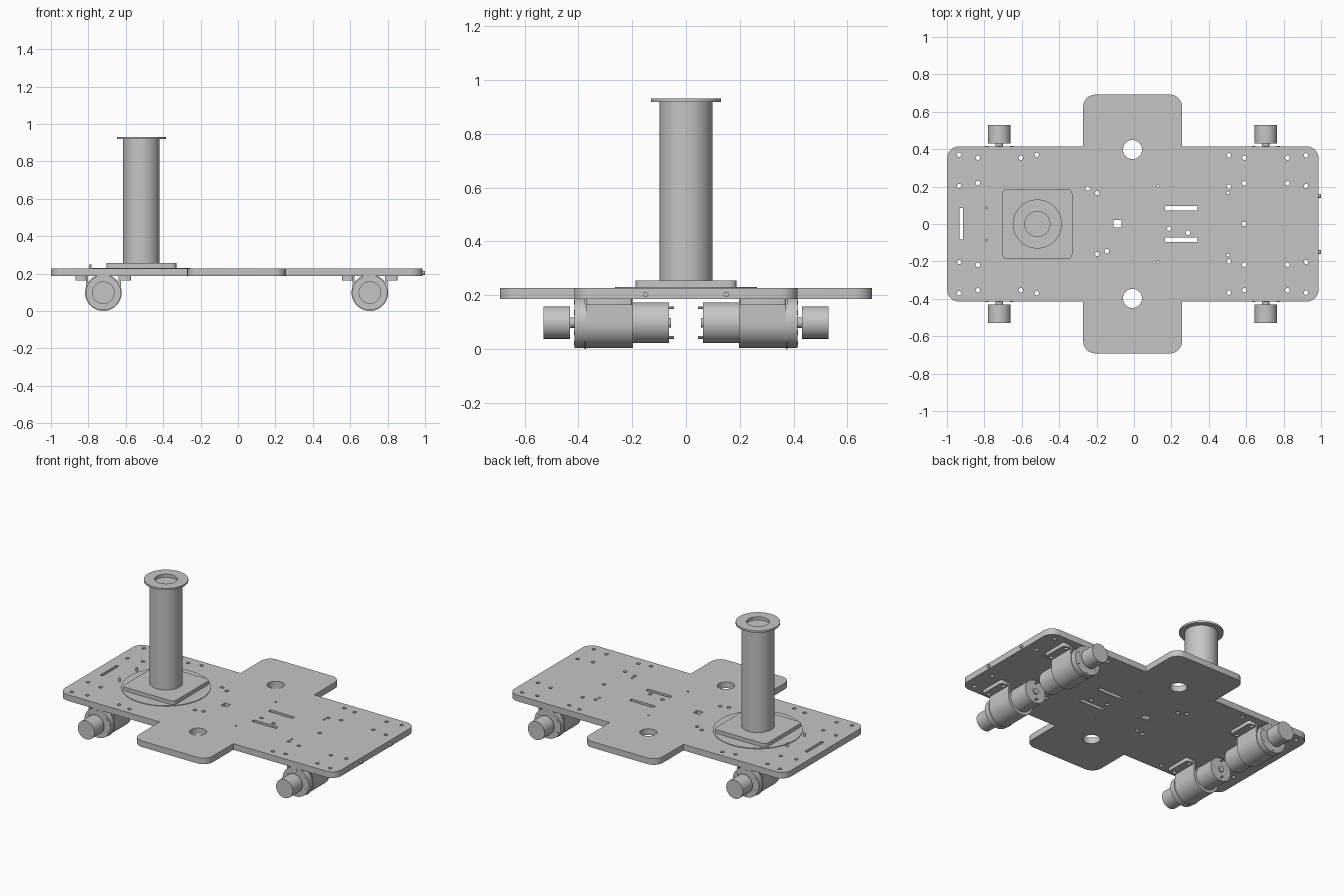
import bpy, bmesh, math
from mathutils import Matrix, Vector

cube = bpy.data.objects.get("Cube")
if cube:
    bpy.data.objects.remove(cube, do_unlink=True)

grey = bpy.data.materials.new("plain grey")
grey.use_nodes = True
grey.diffuse_color = (0.56, 0.56, 0.56, 1)
grey.node_tree.nodes["Principled BSDF"].inputs["Base Color"].default_value = (0.56, 0.56, 0.56, 1)


def add_mesh(name, bm):
    bmesh.ops.recalc_face_normals(bm, faces=bm.faces)
    mesh = bpy.data.meshes.new(name)
    bm.to_mesh(mesh)
    bm.free()
    mesh.materials.clear()
    mesh.materials.append(grey)
    obj = bpy.data.objects.new(name, mesh)
    bpy.context.collection.objects.link(obj)
    bpy.ops.object.select_all(action='DESELECT')
    obj.select_set(True)
    bpy.context.view_layer.objects.active = obj
    bpy.ops.object.shade_smooth_by_angle(angle=math.radians(35))


def lathe(name, profile, origin, axis=(0, 0, 1), steps=48):
    """Spin (radius, height) points around an axis through origin."""
    bm = bmesh.new()
    turn = Vector((0, 0, 1)).rotation_difference(Vector(axis)).to_matrix().to_4x4()
    verts = [bm.verts.new((r, 0, h)) for r, h in profile]
    edges = [bm.edges.new(pair) for pair in zip(verts, verts[1:])]
    bmesh.ops.spin(bm, geom=verts + edges, cent=(0, 0, 0), axis=(0, 0, 1),
                   angle=math.tau, steps=steps, use_duplicate=False)
    bmesh.ops.remove_doubles(bm, verts=bm.verts, dist=1e-5)
    bmesh.ops.transform(bm, matrix=Matrix.Translation(origin) @ turn, verts=bm.verts)
    add_mesh(name, bm)


def rod(name, r, origin, length, axis=(0, 0, 1), steps=16):
    lathe(name, [(0, 0), (r, 0), (r, length), (0, length)], origin, axis, steps)


def arc(cx, cy, r, start, end, n):
    return [(cx + r * math.cos(start + (end - start) * i / n),
             cy + r * math.sin(start + (end - start) * i / n)) for i in range(n + 1)]


def circle(cx, cy, r, n=16):
    return arc(cx, cy, r, 0, math.tau, n)[:-1]


def rect(x0, x1, y0, y1):
    return [(x0, y0), (x1, y0), (x1, y1), (x0, y1)]


def rounded(corners, r, n=6):
    """Round the convex corners of a counter-clockwise right-angled outline."""
    out = []
    for i, c in enumerate(corners):
        p = Vector(c)
        a = (p - Vector(corners[i - 1])).normalized()
        b = (Vector(corners[(i + 1) % len(corners)]) - p).normalized()
        if a.x * b.y - a.y * b.x < 0:
            out.append(c)
            continue
        centre = p - a * r + b * r
        start = math.atan2(-b.y, -b.x)
        out += arc(centre.x, centre.y, r, start, start + math.pi / 2, n)
    return out


def slab(name, loops, thickness, location, upright=False):
    """Extrude a flat outline; further loops become openings."""
    curve = bpy.data.curves.new(name, 'CURVE')
    curve.dimensions = '2D'
    curve.fill_mode = 'BOTH'
    curve.extrude = thickness / 2
    for loop in loops:
        spline = curve.splines.new('POLY')
        spline.points.add(len(loop) - 1)
        for point, (x, y) in zip(spline.points, loop):
            point.co = (x, y, 0, 1)
        spline.use_cyclic_u = True
    obj = bpy.data.objects.new(name, curve)
    bpy.context.collection.objects.link(obj)
    mesh = bpy.data.meshes.new_from_object(obj.evaluated_get(bpy.context.evaluated_depsgraph_get()))
    bpy.data.objects.remove(obj, do_unlink=True)
    bm = bmesh.new()
    bm.from_mesh(mesh)
    bpy.data.meshes.remove(mesh)
    bmesh.ops.remove_doubles(bm, verts=bm.verts, dist=1e-5)
    turn = Matrix.Rotation(math.pi / 2 if upright else 0, 4, 'X')
    bmesh.ops.transform(bm, matrix=Matrix.Translation(location) @ turn, verts=bm.verts)
    add_mesh(name, bm)


# Cross-shaped deck with its holes and slots; bracket bolts go through it
MOTORS = ((-0.72, "left_end"), (0.705, "right_end"))
BOLT_X, BOLT_Y, BOLT_R = 0.115, (0.218, 0.354), 0.012
L, R, W0, W1, D, W = -1.0, 0.987, -0.272, 0.257, 0.415, 0.692
cross = [(L, -D), (W0, -D), (W0, -W), (W1, -W), (W1, -D), (R, -D),
         (R, D), (W1, D), (W1, W), (W0, W), (W0, D), (L, D)]
loops = [rounded(cross, 0.065)]
mirrored_holes = [(-.935, .37), (-.52, .37), (-.935, .203),
                  (.508, .367), (.508, .2), (.92, .367), (.92, .203)]
mirrored_holes += [(x + k * BOLT_X, y) for x, end in MOTORS for k in (-1, 1) for y in BOLT_Y]
for s in (1, -1):
    loops += [circle(x, s * y, BOLT_R, 12) for x, y in mirrored_holes]
    loops.append(circle(-0.008, s * 0.398, 0.051, 32))
    loops.append(circle(0.128, s * 0.203, 0.006, 8))
    loops.append(circle(0.503, s * 0.167, 0.008, 8))
    loops.append(rect(0.167, 0.34, s * 0.085 - 0.012, s * 0.085 + 0.012))
for x, y in [(-.247, .19), (-.197, .166), (-.145, -.145), (-.197, -.16),
             (.187, -.025), (.289, -.047), (.588, 0)]:
    loops.append(circle(x, y, BOLT_R, 12))
loops += [rect(-0.933, -0.914, -0.083, 0.086), rect(-0.11, -0.067, -0.019, 0.021)]
slab("deck", loops, 0.04, (0, 0, 0.207))

# Turntable, square mount and column
CX = -0.517
rod("turntable_disc", 0.264, (CX, 0, 0.225), 0.006, steps=64)
slab("column_mount", [rounded(rect(-0.187, 0.187, -0.187, 0.187), 0.025)],
     0.026, (CX, 0, 0.2425))
lathe("column", [(0, 0.25), (0.098, 0.25), (0.098, 0.919), (0.131, 0.919), (0.131, 0.931),
                 (0.067, 0.931), (0.067, 0.911), (0, 0.911)], (CX, 0, 0))

# Small pins on the deck and on its end
for s in (1, -1):
    rod("deck_pin", 0.007, (-0.79, s * 0.088, 0.22), 0.028, steps=12)
    rod("end_pin", 0.01, (0.98, s * 0.15, 0.203), 0.02, (1, 0, 0))

# Four motors, each with bracket, gearbox, shaft and coupler
Z = 0.098
TOP = 0.187 - Z
band = ([(-0.094, TOP)] + arc(0, 0, 0.094, math.pi, math.tau, 24)
        + [(0.094, TOP), (0.082, TOP)]
        + arc(0, 0, 0.082, 0, -math.pi, 24) + [(-0.082, TOP)])
for x, end in MOTORS:
    for s, side in ((-1, "front"), (1, "rear")):
        tag = f"_{side}_{end}"
        out = (0, s, 0)
        slab("bracket_strap" + tag, [band], 0.175, (x, s * 0.2845, Z), upright=True)
        for k in (-1, 1):
            tab = rounded(rect(-0.029, 0.029, -0.086, 0.086), 0.012, 3)
            bolts = [circle(k * (BOLT_X - 0.119), s * (y - 0.286), BOLT_R, 12) for y in BOLT_Y]
            slab("bracket_tab" + tag, [tab] + bolts, 0.024, (x + k * 0.119, s * 0.286, 0.175))
        lathe("motor" + tag, [(0, 0.055), (0.018, 0.055), (0.018, 0.064), (0.076, 0.064),
                              (0.076, 0.197), (0.082, 0.197), (0.082, 0.372), (0.098, 0.372),
                              (0.098, 0.378), (0.094, 0.378), (0.094, 0.414), (0.02, 0.414),
                              (0.02, 0.431), (0.06, 0.431), (0.06, 0.53), (0, 0.53)],
              (x, 0, Z), out)
        for i in range(6):
            a = math.tau * (i + 0.5) / 6
            rod("gearbox_screw" + tag, 0.009, (x + 0.076 * math.cos(a), s * 0.411,
                                               Z + 0.076 * math.sin(a)), 0.005, out, 10)
        for k in (1, -1):
            rod("motor_terminal" + tag, 0.005, (x, s * 0.045, Z + k * 0.055), 0.022, out, 8)
